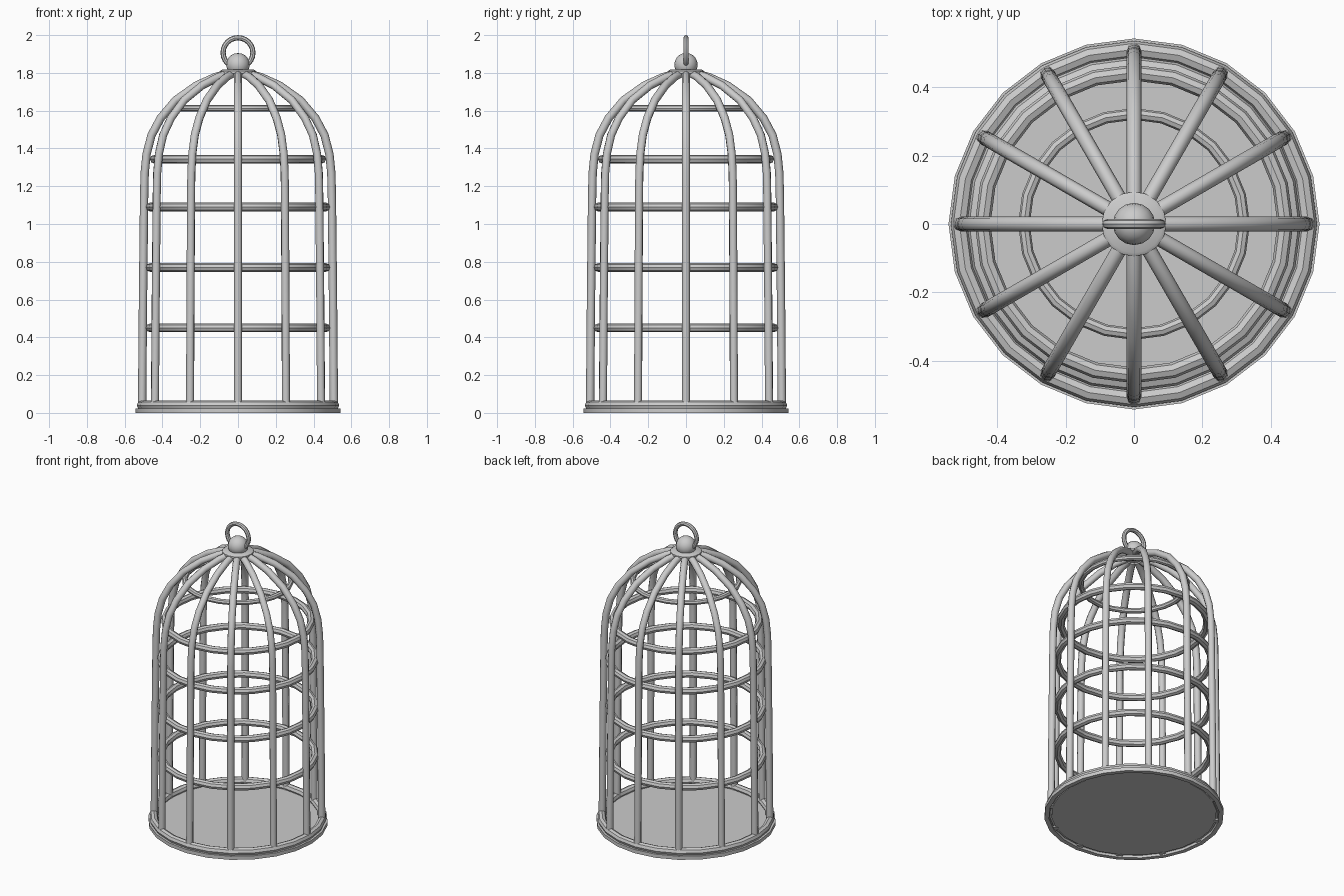
import bpy
from math import radians, cos, sin, pi

if "Cube" in bpy.data.objects:
    bpy.data.objects.remove(bpy.data.objects["Cube"])


def finish(obj, name, angle=40):
    obj.name = name
    bpy.ops.object.select_all(action='DESELECT')
    obj.select_set(True)
    bpy.context.view_layer.objects.active = obj
    bpy.ops.object.shade_smooth_by_angle(angle=radians(angle))
    return obj


def hoop(name, z, major, minor, rot=(0, 0, 0), sides=8):
    bpy.ops.mesh.primitive_torus_add(major_segments=24, minor_segments=sides,
                                     major_radius=major, minor_radius=minor,
                                     location=(0, 0, z), rotation=rot)
    return finish(bpy.context.object, name)


def lathe(name, profile, steps=24, closed=False):
    """Spin an (r, z) profile around z."""
    n = len(profile)
    verts = [(r * cos(2 * pi * i / steps), r * sin(2 * pi * i / steps), z)
             for i in range(steps) for r, z in profile]
    faces = []
    for i in range(steps):
        a, b = i * n, (i + 1) % steps * n
        for j in range(n if closed else n - 1):
            k = (j + 1) % n
            faces.append((a + j, b + j, b + k, a + k))
    if not closed:
        faces.append([i * n for i in reversed(range(steps))])
        faces.append([i * n + n - 1 for i in range(steps)])
    mesh = bpy.data.meshes.new(name)
    mesh.from_pydata(verts, [], faces)
    obj = bpy.data.objects.new(name, mesh)
    bpy.context.collection.objects.link(obj)
    return finish(obj, name)


# Base: floor plate, outer flange and rounded rim
lathe("floor", [(0.50, 0.01), (0.50, 0.03)])
lathe("base_flange", [(0.515, 0.0), (0.543, 0.0), (0.543, 0.024), (0.515, 0.024)], closed=True)
hoop("base_rim", 0.04, 0.511, 0.025)

# Twelve upright bars bending into the dome
path = [(0.508, 0.008), (0.503, 0.6), (0.497, 1.15), (0.494, 1.27), (0.484, 1.37),
        (0.458, 1.47), (0.41, 1.56), (0.33, 1.655), (0.22, 1.733), (0.12, 1.778),
        (0.05, 1.797)]
curve = bpy.data.curves.new("bars", 'CURVE')
curve.dimensions = '3D'
curve.bevel_depth = 0.022
curve.bevel_resolution = 2
curve.use_fill_caps = True
for i in range(12):
    a = i * pi / 6
    spline = curve.splines.new('POLY')
    spline.points.add(len(path) - 1)
    for p, (r, z) in zip(spline.points, path):
        p.co = (r * cos(a), r * sin(a), z, 1)
bars = bpy.data.objects.new("bars", curve)
bpy.context.collection.objects.link(bars)
bpy.ops.object.select_all(action='DESELECT')
bars.select_set(True)
bpy.context.view_layer.objects.active = bars
bpy.ops.object.convert(target='MESH')
finish(bpy.context.object, "bars", 50)

# Horizontal hoops inside the bars
for i, (z, major, minor) in enumerate([(0.45, 0.466, 0.023), (0.77, 0.466, 0.023),
                                       (1.09, 0.466, 0.023), (1.343, 0.443, 0.023),
                                       (1.612, 0.322, 0.017)]):
    hoop(f"hoop_{i + 1}", z, major, minor)

# Crown: cap disc, ball and hanging ring
lathe("crown_cap", [(0.08, 1.79), (0.095, 1.798), (0.095, 1.81), (0.085, 1.817)], 16)
bpy.ops.mesh.primitive_uv_sphere_add(segments=16, ring_count=10, radius=0.062,
                                     location=(0, 0, 1.843))
finish(bpy.context.object, "crown_ball")
hoop("hanging_ring", 1.907, 0.079, 0.014, (pi / 2, 0, 0))
